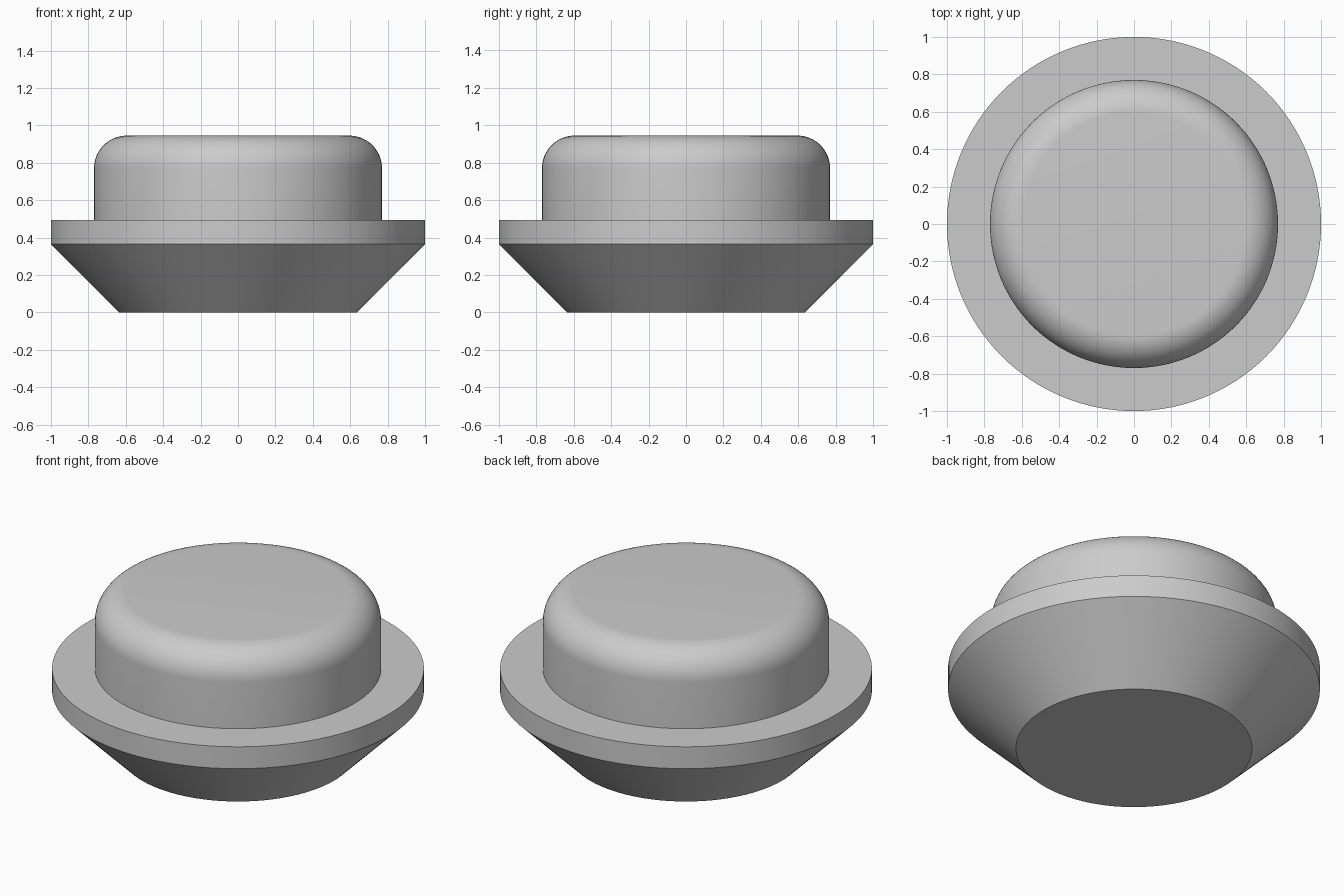
import bpy
import bmesh
from math import sin, cos, pi, radians

cube = bpy.data.objects.get("Cube")
if cube:
    bpy.data.objects.remove(cube, do_unlink=True)

SEGMENTS = 128
FILLET_STEPS = 16

# Plain grey material
grey = bpy.data.materials.new("plain grey")
grey.use_nodes = True
colour = (0.6, 0.6, 0.6, 1)
grey.diffuse_color = colour
grey.node_tree.nodes["Principled BSDF"].inputs["Base Color"].default_value = colour

# Half profile (radius, height): tapered base, flange, rounded cap
cap_radius, cap_top, fillet = 0.77, 0.945, 0.175
profile = [(0.635, 0), (1, 0.365), (1, 0.495), (cap_radius, 0.495)]
for i in range(FILLET_STEPS + 1):
    a = i / FILLET_STEPS * pi / 2
    profile.append((cap_radius - fillet + fillet * cos(a),
                    cap_top - fillet + fillet * sin(a)))

# Revolve the profile into one closed solid
bm = bmesh.new()
rings = []
for r, z in profile:
    rings.append([bm.verts.new((r * cos(2 * pi * s / SEGMENTS),
                                r * sin(2 * pi * s / SEGMENTS), z))
                  for s in range(SEGMENTS)])
for low, high in zip(rings, rings[1:]):
    for s in range(SEGMENTS):
        t = (s + 1) % SEGMENTS
        bm.faces.new((low[s], low[t], high[t], high[s]))
bm.faces.new(rings[0][::-1])
bm.faces.new(rings[-1])

mesh = bpy.data.meshes.new("flanged_plug")
bm.to_mesh(mesh)
bm.free()
mesh.materials.append(grey)
plug = bpy.data.objects.new("flanged_plug", mesh)
bpy.context.collection.objects.link(plug)

# Smooth curved walls, keep the rims crisp
bpy.ops.object.select_all(action="DESELECT")
plug.select_set(True)
bpy.context.view_layer.objects.active = plug
bpy.ops.object.shade_smooth_by_angle(angle=radians(30))
